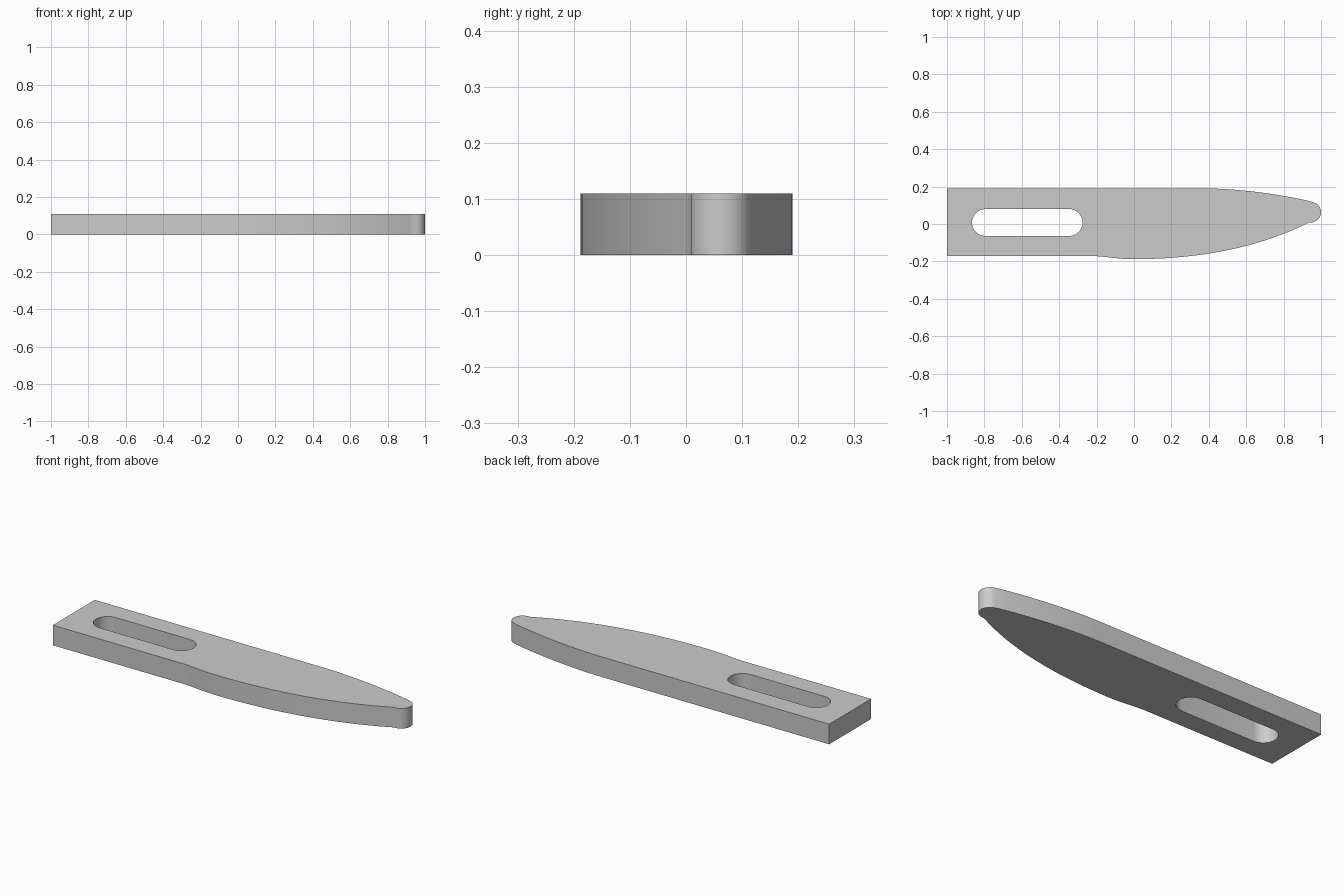
import bpy, bmesh, math
from mathutils import Vector
from mathutils.geometry import interpolate_bezier

THICKNESS = 0.11

cube = bpy.data.objects.get("Cube")
if cube:
    bpy.data.objects.remove(cube)

grey = bpy.data.materials.new("plain grey")
grey.use_nodes = True
colour = (0.6, 0.6, 0.6, 1)
grey.diffuse_color = colour
grey.node_tree.nodes["Principled BSDF"].inputs["Base Color"].default_value = colour


def bezier(*points, steps=16):
    return [p.to_2d() for p in interpolate_bezier(*[Vector((*p, 0)) for p in points], steps)]


def arc(cx, cy, radius, start, end, steps=16):
    angles = [math.radians(start + (end - start) * i / steps) for i in range(steps + 1)]
    return [Vector((cx + radius * math.cos(a), cy + radius * math.sin(a))) for a in angles]


def prism(name, outline, bottom, top):
    """Extrude a counter-clockwise outline between two heights."""
    bm = bmesh.new()
    face = bm.faces.new([bm.verts.new((x, y, bottom)) for x, y in outline])
    extruded = bmesh.ops.extrude_face_region(bm, geom=[face])["geom"]
    verts = [v for v in extruded if isinstance(v, bmesh.types.BMVert)]
    bmesh.ops.translate(bm, verts=verts, vec=(0, 0, top - bottom))
    bmesh.ops.recalc_face_normals(bm, faces=bm.faces)
    mesh = bpy.data.meshes.new(name)
    bm.to_mesh(mesh)
    bm.free()
    mesh.materials.append(grey)
    obj = bpy.data.objects.new(name, mesh)
    bpy.context.collection.objects.link(obj)
    return obj


# Blade outline: straight shank, bellied front edge, round tip, tapered back edge
outline = [Vector((-1, -0.172))]
outline += bezier((-0.2, -0.172), (-0.13, -0.177), (-0.08, -0.188), (0, -0.188), steps=8)
outline += bezier((0, -0.188), (0.44, -0.188), (0.74, -0.09), (0.936, 0.008), steps=28)[1:]
outline += arc(0.945, 0.063, 0.055, -80, 78)
outline += bezier((0.94, 0.122), (0.76, 0.163), (0.56, 0.188), (0.39, 0.19))
outline += [Vector((-1, 0.19))]
blade = prism("blade", outline, 0, THICKNESS)

# Rounded slot through the shank
slot_outline = arc(-0.347, 0.008, 0.072, -90, 90) + arc(-0.794, 0.008, 0.072, 90, 270)
slot = prism("slot_cutter", slot_outline, -0.05, THICKNESS + 0.05)
slot.hide_render = True
slot.hide_set(True)

cut = blade.modifiers.new("slot", "BOOLEAN")
cut.operation = "DIFFERENCE"
cut.solver = "EXACT"
cut.object = slot

# Apply the cut, then smooth the curved walls
bpy.ops.object.select_all(action="DESELECT")
bpy.context.view_layer.objects.active = blade
blade.select_set(True)
bpy.ops.object.modifier_apply(modifier=cut.name)
bpy.data.objects.remove(slot)
bpy.ops.object.shade_smooth_by_angle(angle=math.radians(30))
